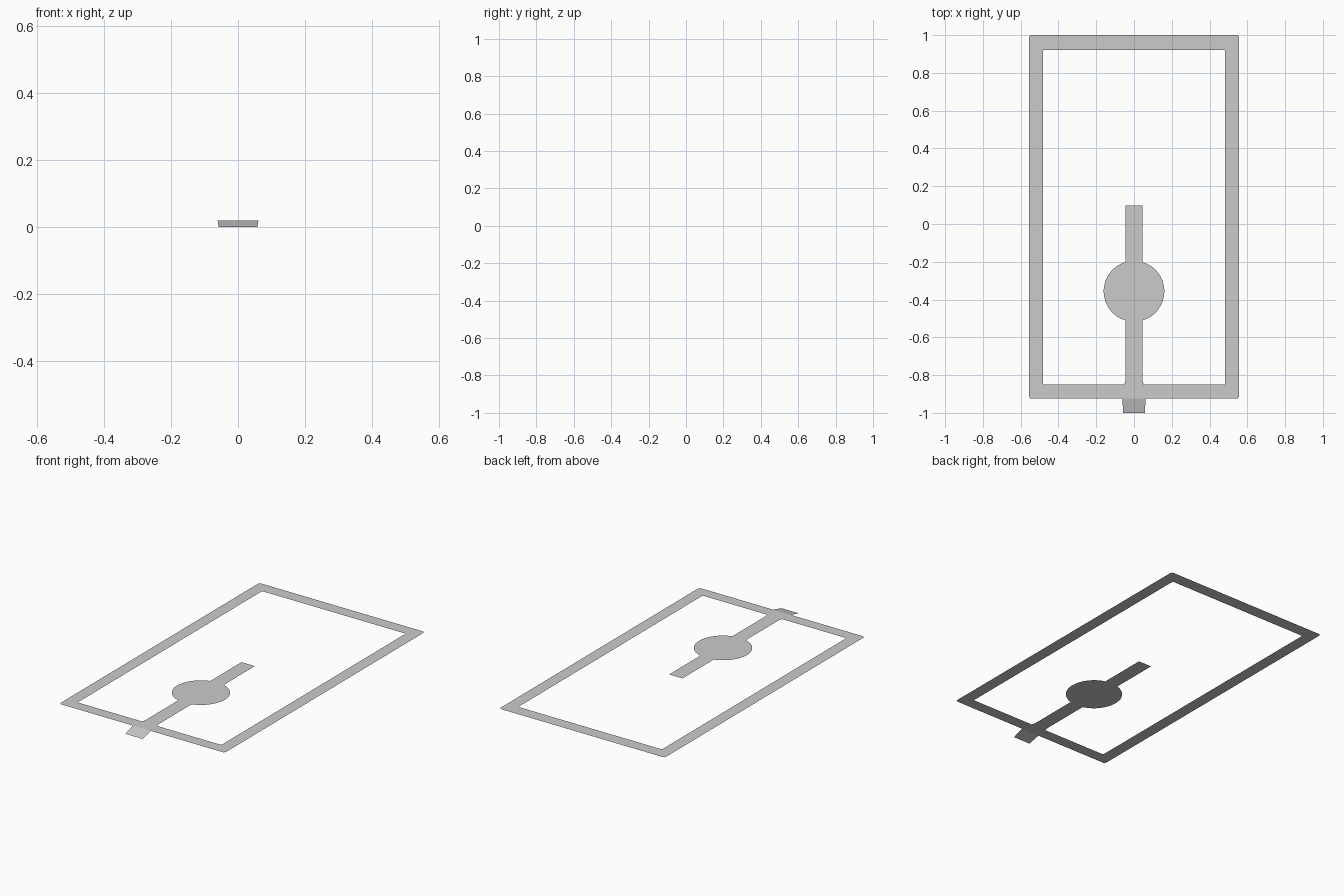
import bpy, bmesh
from math import sin, cos, asin, pi

if "Cube" in bpy.data.objects:
    bpy.data.objects.remove(bpy.data.objects["Cube"])

Z = 0.02  # height of the flat sheet


def make_object(name, verts, faces):
    mesh = bpy.data.meshes.new(name)
    mesh.from_pydata(verts, [], faces)
    bm = bmesh.new()
    bm.from_mesh(mesh)
    for f in bm.faces:
        f.normal_update()
        if f.normal.z < 0:
            f.normal_flip()
    bm.to_mesh(mesh)
    bm.free()
    obj = bpy.data.objects.new(name, mesh)
    bpy.context.collection.objects.link(obj)
    return obj


def soft_rect(x, y0, y1, cx, cy):
    """Rectangle outline with slightly cut corners, two points per corner."""
    return [(x - cx, y0, Z), (x, y0 + cy, Z), (x, y1 - cy, Z), (x - cx, y1, Z),
            (-x + cx, y1, Z), (-x, y1 - cy, Z), (-x, y0 + cy, Z), (-x + cx, y0, Z)]


# Rectangular outline frame
outer = soft_rect(0.557, -0.923, 1.0, 0.008, 0.012)
inner = soft_rect(0.483, -0.85, 0.921, 0.006, 0.006)
n = len(outer)
make_object("outline_frame", outer + inner,
            [(i, (i + 1) % n, n + (i + 1) % n, n + i) for i in range(n)])

# Centre stem with round spot, mirrored from its right-hand profile
R, CY, W = 0.161, -0.356, 0.045
a = pi / 2 - asin(W / R)
steps = 16
right = [(0.052, -0.85), (0.047, -0.838), (W, -0.82)]
right += [(R * cos(t), CY + R * sin(t))
          for t in (-a + 2 * a * i / steps for i in range(steps + 1))]
right += [(W, 0.098)]
m = len(right)
make_object("stem_and_spot",
            [(x, y, Z) for x, y in right] + [(-x, y, Z) for x, y in right],
            [(i, i + 1, m + i + 1, m + i) for i in range(m - 1)])

# Front tab sloping down to the ground
make_object("front_tab",
            [(-0.058, -1.0, 0), (0.058, -1.0, 0),
             (0.061, -0.923, Z), (-0.061, -0.923, Z)], [(0, 1, 2, 3)])
